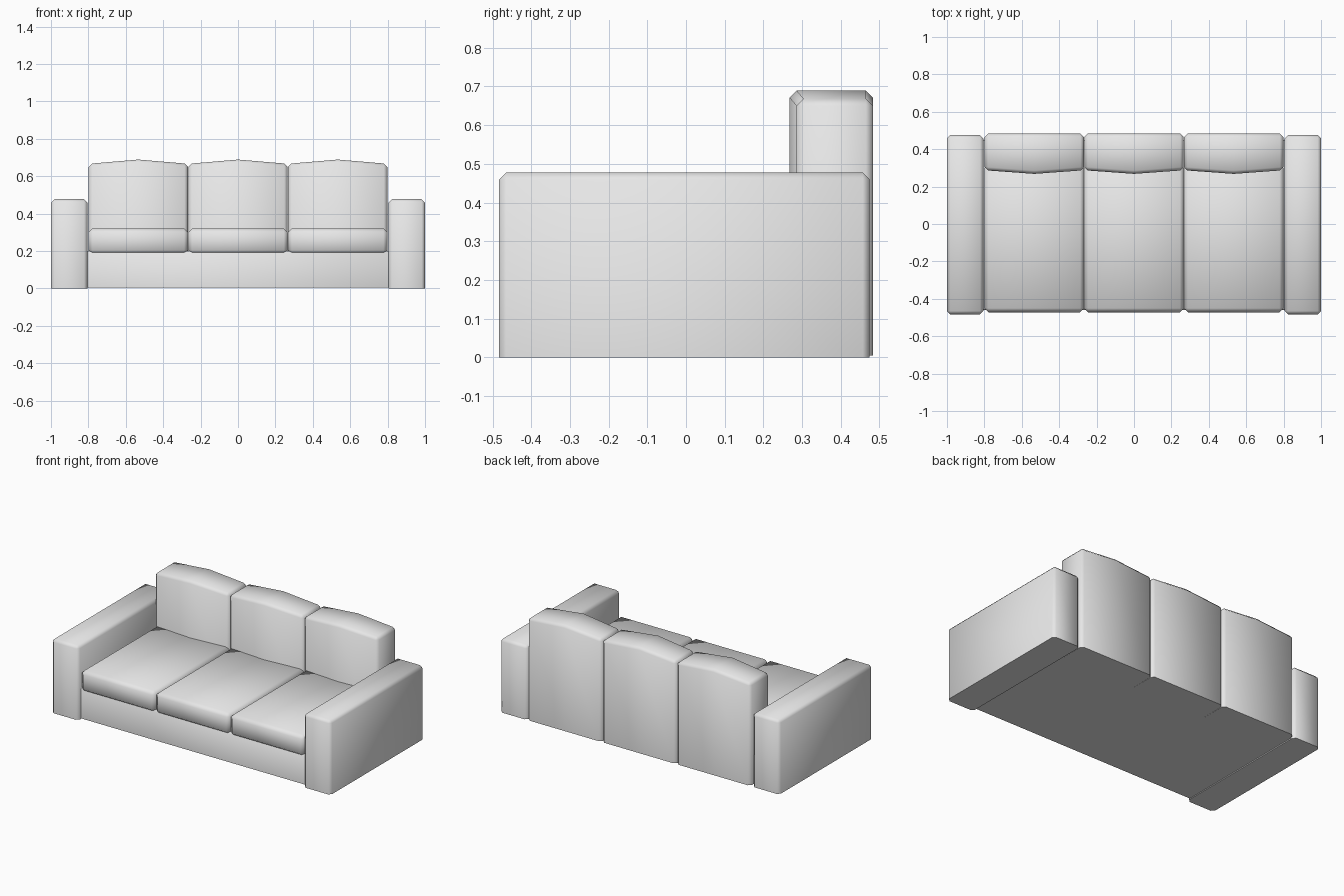
import bpy, bmesh, math
from mathutils import Vector

cube = bpy.data.objects.get("Cube")
if cube:
    bpy.data.objects.remove(cube, do_unlink=True)

# Single upholstery colour
fabric = bpy.data.materials.new("light_grey_fabric")
fabric.use_nodes = True
colour = (0.8, 0.8, 0.8, 1)
fabric.diffuse_color = colour
fabric.node_tree.nodes["Principled BSDF"].inputs["Base Color"].default_value = colour


def block(name, lo, hi, bevel, keep_bottom=True, crown=0, bulge=0):
    """Chamfered box; crown and bulge push its middle loop up and forward."""
    lo, hi = Vector(lo), Vector(hi)
    mid, size = (lo + hi) / 2, hi - lo
    bm = bmesh.new()
    bmesh.ops.create_cube(bm, size=1)
    for v in bm.verts:
        v.co = mid + Vector(c * s for c, s in zip(v.co, size))
    edges = [e for e in bm.edges
             if not (keep_bottom and all(v.co.z < lo.z + 1e-4 for v in e.verts))]
    bmesh.ops.bevel(bm, geom=edges, offset=bevel, segments=1,
                    affect='EDGES', profile=0.5)
    if crown or bulge:
        bmesh.ops.bisect_plane(bm, geom=bm.verts[:] + bm.edges[:] + bm.faces[:],
                               plane_co=mid, plane_no=(1, 0, 0))
        for v in bm.verts:
            if abs(v.co.x - mid.x) < 1e-4:
                if v.co.z > mid.z:
                    v.co.z += crown
                if v.co.y < mid.y:
                    v.co.y -= bulge
    bmesh.ops.recalc_face_normals(bm, faces=bm.faces)
    mesh = bpy.data.meshes.new(name)
    bm.to_mesh(mesh)
    bm.free()
    mesh.materials.append(fabric)
    obj = bpy.data.objects.new(name, mesh)
    bpy.context.collection.objects.link(obj)
    bpy.ops.object.select_all(action='DESELECT')
    obj.select_set(True)
    bpy.context.view_layer.objects.active = obj
    bpy.ops.object.shade_smooth_by_angle(angle=math.radians(60))
    return obj


# Arms
block("right_arm", (-1, -0.483, 0), (-0.805, 0.475, 0.477), 0.018)
block("left_arm", (0.805, -0.483, 0), (1, 0.475, 0.477), 0.018)

# Base under the seat
block("base", (-0.81, -0.46, 0.006), (0.81, 0.45, 0.2), 0.008)

# Three seat cushions and three back cushions
for side, x in (("right", -0.533), ("middle", 0), ("left", 0.533)):
    block(side + "_seat_cushion", (x - 0.267, -0.472, 0.183),
          (x + 0.267, 0.32, 0.321), 0.022, keep_bottom=False)
    block(side + "_back_cushion", (x - 0.265, 0.286, 0.005),
          (x + 0.265, 0.483, 0.668), 0.018, crown=0.021, bulge=0.018)
